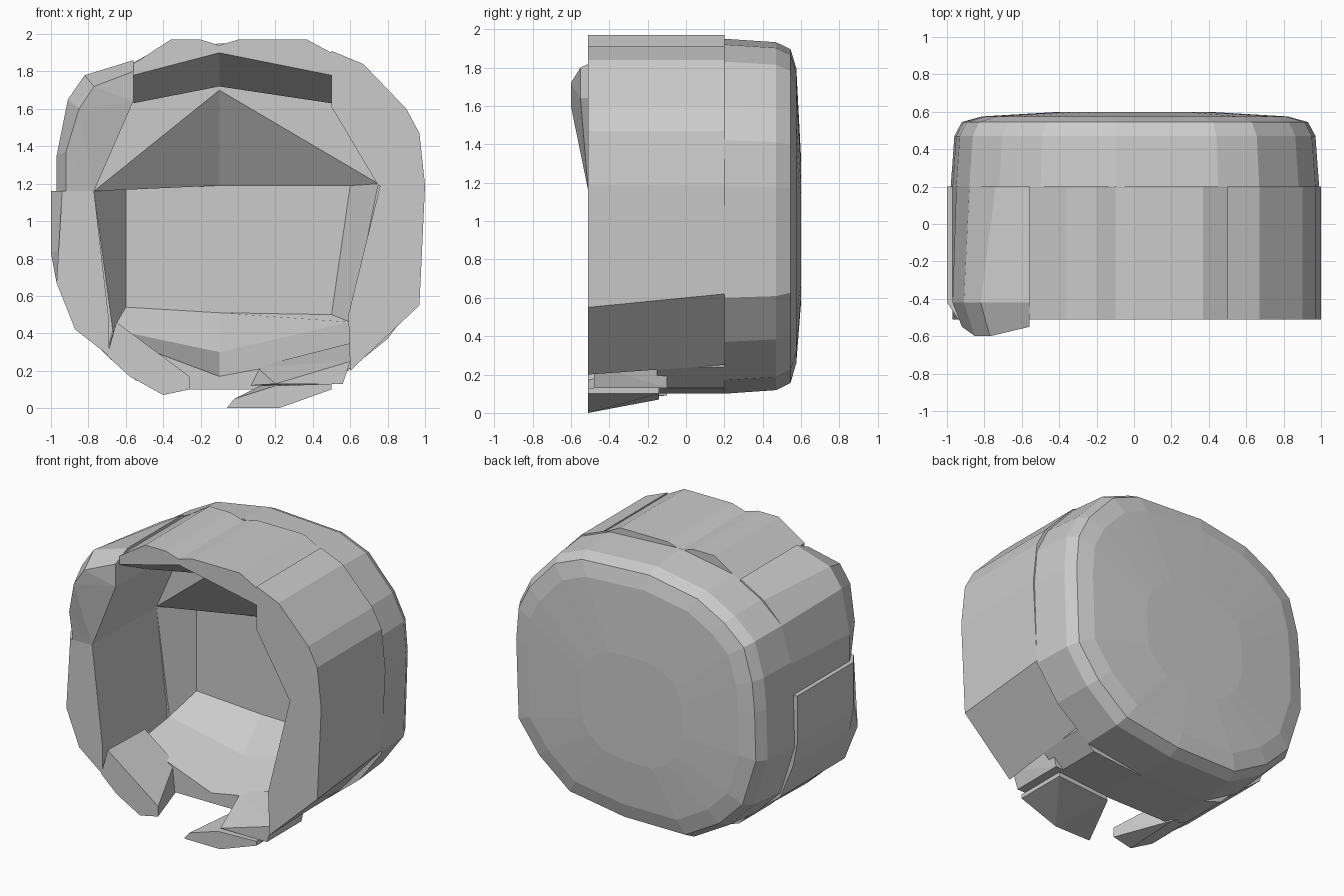
import bpy, bmesh


def finish(name, bm):
    big = [f for f in bm.faces if len(f.verts) > 4]
    bmesh.ops.triangulate(bm, faces=big, ngon_method='EAR_CLIP')
    bmesh.ops.recalc_face_normals(bm, faces=bm.faces[:])
    me = bpy.data.meshes.new(name)
    bm.to_mesh(me)
    bm.free()
    ob = bpy.data.objects.new(name, me)
    bpy.context.collection.objects.link(ob)
    return ob


def rings(bm, loops):
    """Skin a series of closed loops and return their vertices."""
    vs = [[bm.verts.new(p) for p in lp] for lp in loops]
    n = len(vs[0])
    for a, b in zip(vs, vs[1:]):
        for i in range(n):
            j = (i + 1) % n
            bm.faces.new((a[i], a[j], b[j], b[i]))
    return vs


def loft(name, loops):
    bm = bmesh.new()
    vs = rings(bm, loops)
    bm.faces.new(vs[0])
    bm.faces.new(vs[-1])
    return finish(name, bm)


def at(y, pts):
    return [(x, y, z) for x, z in pts]


def scaled(pts, s, cz=1.04):
    return [(x * s, cz + (z - cz) * s) for x, z in pts]


def hull(name, pts):
    bm = bmesh.new()
    for p in pts:
        bm.verts.new(p)
    r = bmesh.ops.convex_hull(bm, input=bm.verts[:])
    junk = {g for g in r['geom_interior'] + r['geom_unused']
            if isinstance(g, bmesh.types.BMVert)}
    bmesh.ops.delete(bm, geom=list(junk), context='VERTS')
    return finish(name, bm)


# Back bowl: rounded outside, faceted cavity inside
outer = [(-0.97, 1.16), (-0.95, 1.38), (-0.88, 1.62), (-0.72, 1.76), (-0.5, 1.88),
         (-0.1, 1.95), (0.45, 1.92), (0.67, 1.83), (0.88, 1.6), (0.97, 1.42),
         (0.99, 1.18), (0.97, 0.6), (0.8, 0.37), (0.55, 0.17), (0.1, 0.1),
         (-0.4, 0.1), (-0.68, 0.26), (-0.87, 0.45), (-0.98, 0.8)]
cav_front = [(-0.77, 1.16), (-0.1, 1.7), (0.75, 1.2), (0.6, 0.46), (-0.1, 0.3), (-0.67, 0.42)]
cav_back = [(-0.6, 1.17), (-0.1, 1.19), (0.6, 1.19), (0.5, 0.5), (-0.1, 0.51), (-0.6, 0.54)]
bm = bmesh.new()
o = rings(bm, [at(0.2, outer), at(0.47, scaled(outer, 0.98)), at(0.545, scaled(outer, 0.94)),
               at(0.575, scaled(outer, 0.83)), at(0.6, scaled(outer, 0.4, 0.9))])
c = rings(bm, [at(0.2, cav_front), at(0.4, cav_back)])
bm.faces.new(o[-1])
bm.faces.new(c[-1])
# Rim between the outside and the cavity
near = [0, 0, 0, 0, 1, 1, 1, 2, 2, 2, 2, 3, 3, 3, 4, 5, 5, 5, 0]
for i, k in enumerate(near):
    j = (i + 1) % len(near)
    face = [o[0][i], o[0][j], c[0][near[j]]]
    if near[j] != k:
        face.append(c[0][k])
    bm.faces.new(face)
finish("back_bowl", bm)

# Left upper shell, bulging forward
out_l = [(-0.97, 1.16), (-0.97, 1.35), (-0.91, 1.65), (-0.82, 1.78), (-0.56, 1.86)]
back_l = [(-0.97, 1.16), (-0.95, 1.37), (-0.88, 1.62), (-0.74, 1.76), (-0.56, 1.86)]
in_l = [(-0.56, 1.64), (-0.77, 1.16)]
front = [(-0.92, 1.16), (-0.92, 1.37), (-0.85, 1.6), (-0.77, 1.72), (-0.56, 1.8)]
ys = [-0.51, -0.55, -0.6, -0.6, -0.55, -0.55, -0.51]
loft("left_upper_shell", [[(x, y, z) for (x, z), y in zip(front + in_l, ys)],
                          at(-0.42, out_l + in_l), at(0.2, back_l + in_l)])

# Two roof panels with a sloping brow underneath
for name, x0, pts in (("left_roof", -0.56, [(-0.56, 1.84), (-0.36, 1.97), (-0.2, 1.97), (-0.1, 1.94)]),
                      ("right_roof", 0.5, [(0.5, 1.9), (0.37, 1.97), (0.0, 1.97), (-0.1, 1.94)])):
    low = [(-0.1, 1.72), (x0, 1.63)]
    loft(name, [at(-0.51, pts + [(-0.1, 1.9), (x0, 1.78)]),
                at(-0.2, pts + low), at(0.2, pts + low)])

# Right upper shell
out_r = [(1.0, 1.19), (0.97, 1.47), (0.9, 1.6), (0.67, 1.84), (0.5, 1.91)]
in_r = [(0.5, 1.61), (0.75, 1.19)]
loft("right_upper_shell", [at(-0.51, out_r + in_r), at(0.2, out_r + in_r)])

# Side walls
left = [(-1.0, 1.16), (-1.0, 0.83), (-0.97, 0.67), (-0.87, 0.42), (-0.69, 0.28),
        (-0.69, 0.47), (-0.77, 1.16)]
left_f = [(-0.94, 1.16), (-0.94, 0.85)] + left[2:]
loft("left_wall", [at(-0.51, left_f), at(-0.42, left), at(0.2, left)])
right = [(1.0, 1.19), (0.97, 0.55), (0.6, 0.2), (0.59, 0.5), (0.76, 1.19)]
right_b = [(1.0, 1.19), (0.97, 0.62), (0.64, 0.25), (0.6, 0.5), (0.76, 1.19)]
loft("right_wall", [at(-0.51, right), at(0.2, right_b)])

# Floor, sloping up to the back
under = [(-0.7, 0.3), (-0.55, 0.15), (-0.4, 0.1), (0.15, 0.1), (0.5, 0.13), (0.63, 0.24)]
loft("floor", [at(-0.15, under + [(0.6, 0.3), (-0.1, 0.17), (-0.66, 0.38)]),
               at(0.2, under + [(0.6, 0.46), (-0.1, 0.3), (-0.67, 0.42)])])

# Left chin arm
hull("left_chin", at(-0.51, [(-0.7, 0.28), (-0.65, 0.46), (-0.5, 0.26), (-0.26, 0.17),
                             (-0.26, 0.1), (-0.4, 0.07), (-0.58, 0.17)])
     + at(-0.1, [(-0.7, 0.3), (-0.65, 0.45), (-0.42, 0.28), (-0.4, 0.09), (-0.58, 0.18)]))

# Right chin: low lip and the block above it
hull("right_chin_lip", at(-0.51, [(-0.06, 0.0), (0.22, 0.0), (0.5, 0.1), (0.5, 0.13), (0.2, 0.12), (-0.02, 0.05)])
     + at(-0.14, [(0.1, 0.07), (0.5, 0.1), (0.5, 0.13), (0.12, 0.12)]))
hull("right_chin_block", at(-0.48, [(0.2, 0.13), (0.56, 0.13), (0.6, 0.25), (0.3, 0.15)])
     + at(-0.1, [(0.05, 0.12), (0.56, 0.13), (0.61, 0.35), (0.1, 0.22)]))
